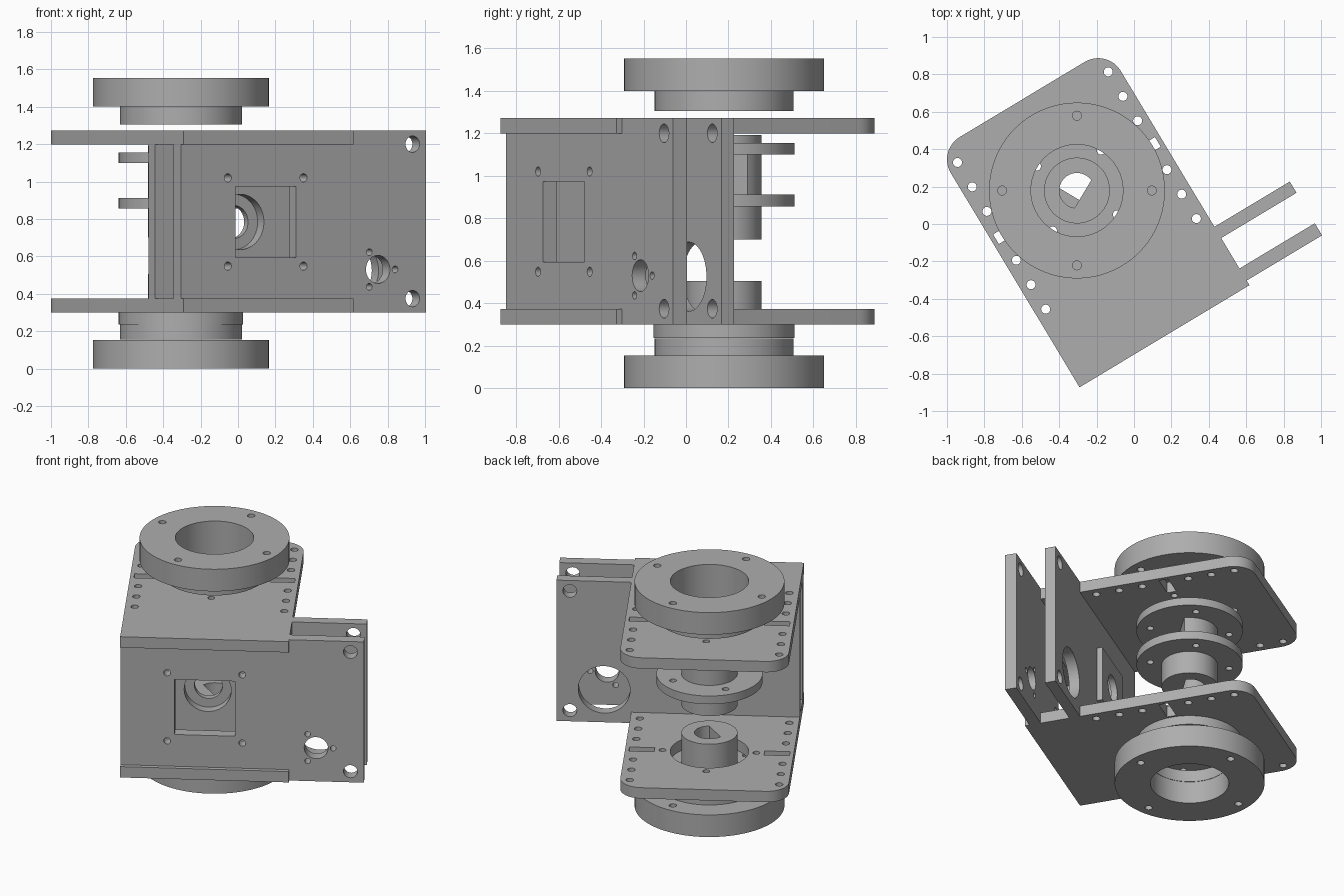
import bpy, bmesh, math
from mathutils import Matrix, Vector

cube = bpy.data.objects.get("Cube")
if cube:
    bpy.data.objects.remove(cube)

grey = bpy.data.materials.new("machined_grey")
grey.use_nodes = True
COLOUR = (0.42, 0.42, 0.42, 1)
grey.diffuse_color = COLOUR
grey.node_tree.nodes["Principled BSDF"].inputs["Base Color"].default_value = COLOUR

# The assembly is built around its spindle axis, then turned and moved into place
PLACE = Matrix.Translation((-0.305, 0.179, 0)) @ Matrix.Rotation(math.radians(31), 4, 'Z')
# Maps a flat (u, z, depth) profile onto an upright wall
UPRIGHT = Matrix(((1, 0, 0, 0), (0, 0, 1, 0), (0, 1, 0, 0), (0, 0, 0, 1)))

LOW_FLAT, HIGH_FLAT = math.radians(208), math.radians(298)


def circle(r, cx=0, cy=0, n=24):
    return [(cx + r * math.cos(2 * math.pi * i / n), cy + r * math.sin(2 * math.pi * i / n)) for i in range(n)]


def rect(x0, x1, y0, y1):
    return [(x0, y0), (x1, y0), (x1, y1), (x0, y1)]


def d_shape(r, flat, angle, n=40):
    """Circle with one flat facing the given angle."""
    a = math.acos(flat / r)
    span = 2 * math.pi - 2 * a
    return [(r * math.cos(angle + a + span * i / n), r * math.sin(angle + a + span * i / n)) for i in range(n + 1)]


def ring_points(r, start=0.0, count=4):
    return [(r * math.cos(start + 2 * math.pi * i / count), r * math.sin(start + 2 * math.pi * i / count))
            for i in range(count)]


def extrude(bm, profile, lo, hi, upright=False):
    """Add a closed prism of the profile between two depths."""
    m = UPRIGHT if upright else Matrix.Identity(4)
    low = [bm.verts.new(m @ Vector((x, y, lo))) for x, y in profile]
    high = [bm.verts.new(m @ Vector((x, y, hi))) for x, y in profile]
    bm.faces.new(low[::-1])
    bm.faces.new(high)
    k = len(profile)
    for i in range(k):
        j = (i + 1) % k
        bm.faces.new((low[i], low[j], high[j], high[i]))


def make_mesh(name, solids, upright):
    bm = bmesh.new()
    for profile, lo, hi in solids:
        extrude(bm, profile, lo, hi, upright)
    bmesh.ops.recalc_face_normals(bm, faces=bm.faces)
    mesh = bpy.data.meshes.new(name)
    bm.to_mesh(mesh)
    bm.free()
    ob = bpy.data.objects.new(name, mesh)
    bpy.context.scene.collection.objects.link(ob)
    return ob


def part(name, profile, lo, hi, holes=(), upright=False):
    """Prism with holes; a hole is a profile, or (profile, lo, hi) for a blind one."""
    ob = make_mesh(name, [(profile, lo, hi)], upright)
    if holes:
        solids = [h if isinstance(h, tuple) else (h, lo - 0.02, hi + 0.02) for h in holes]
        cutter = make_mesh("cutter", solids, upright)
        cutter.hide_render = True
        mod = ob.modifiers.new("holes", 'BOOLEAN')
        mod.operation, mod.solver, mod.object = 'DIFFERENCE', 'EXACT', cutter
        deps = bpy.context.evaluated_depsgraph_get()
        mesh = bpy.data.meshes.new_from_object(ob.evaluated_get(deps))
        ob.modifiers.clear()
        ob.data = mesh
        bpy.data.objects.remove(cutter)
    mesh = ob.data
    mesh.transform(PLACE)
    mesh.materials.clear()
    mesh.materials.append(grey)
    mesh.shade_smooth()
    mesh.set_sharp_from_angle(angle=math.radians(30))
    return ob


# Top and bottom plates: square front, rounded back corners, rows of edge holes
HALF, FRONT, BACK, R = 0.53, -0.909, 0.568, 0.14
plate = [(-HALF, FRONT), (HALF, FRONT)]
for side, start in ((1, 0), (-1, 90)):
    for i in range(13):
        a = math.radians(start + 7.5 * i)
        plate.append((side * (HALF - R) + R * math.cos(a), BACK - R + R * math.sin(a)))
plate_holes = [circle(0.246, n=64)]
plate_holes += [circle(0.022, x, y) for x, y in ring_points(0.295)]
for side in (-1, 1):
    plate_holes += [circle(0.024, side * 0.47, 0.1525 * i) for i in (-3, -2, -1, 1, 2, 3)]
    plate_holes.append(rect(*sorted((side * 0.345, side * 0.505)), -0.03, 0.03))
Z0, Z1, Z2, Z3 = 0.299, 0.374, 1.198, 1.273
part("bottom_plate", plate, Z0, Z1, plate_holes)
part("top_plate", plate, Z2, Z3, plate_holes)

# Upright walls: between the plates, full height on the arm beyond them
wall = [(-HALF, Z1), (HALF, Z1), (HALF, Z0), (1.0, Z0), (1.0, Z3), (HALF, Z3), (HALF, Z2), (-HALF, Z2)]
MID = 0.784
arm_holes = [circle(0.044, 0.916, z) for z in (0.374, 1.2)]
window = rect(-0.19, 0.19, MID - 0.19, MID + 0.19)
front_holes = arm_holes + [window, circle(0.075, 0.70, 0.53, 32)]
front_holes += [circle(0.018, 0.70 + x, 0.53 + z) for x, z in ring_points(0.107, 0, 3)]
front_holes += [circle(0.022, x, MID + z) for x in (-0.236, 0.236) for z in (-0.236, 0.236)]
part("front_wall", wall, -0.88, -0.805, front_holes, True)
block = rect(-0.2, 0.2, MID - 0.19, MID + 0.19)
part("rear_wall", wall, -0.615, -0.545, arm_holes + [block, circle(0.163, 0.70, 0.525, 48)], True)

# Bearing block set in the rear wall, with a counterbore
bore_block = part("bearing_block_front", block, -0.615, -0.55, [circle(0.148, 0, MID, 48)], True)
part("bearing_block_back", block, -0.55, -0.51, [circle(0.088, 0, MID, 48)], True)

# Flange rings above and below
ring_holes = [circle(0.246, n=64)]
ring_holes += [circle(0.024, x, y) for x, y in ring_points(0.40, math.radians(-31))]
for name, ring_lo, neck_lo, neck_hi in (("top", 1.40, 1.305, 1.40), ("bottom", 0.0, 0.155, 0.235)):
    part(name + "_flange_ring", circle(0.47, n=96), ring_lo, ring_lo + 0.153, ring_holes)
    part(name + "_flange_neck", circle(0.327, n=72), neck_lo, neck_hi, [circle(0.246, n=64)])

# Couplings on the spindle axis, each with a D-shaped bore
bolts = [circle(0.022, x, y) for x, y in ring_points(0.25, LOW_FLAT)]
low_bore = d_shape(0.094, 0.037, LOW_FLAT)
high_bore = d_shape(0.094, 0.037, HIGH_FLAT)
disc, tube = circle(0.333, n=72), circle(0.176, n=56)
part("lower_hub_disc", disc, 0.237, Z0, [low_bore] + bolts)
part("lower_hub_tube", tube, Z0, 0.505, [low_bore])
part("upper_hub_tube", tube, 0.70, 0.855, [high_bore])
part("upper_hub_disc", disc, 0.855, 0.912, [high_bore] + bolts)
part("coupling_shank", d_shape(0.176, 0.06, HIGH_FLAT), 0.912, 1.10, [high_bore])
part("top_hub_disc", disc, 1.10, 1.155, [high_bore] + bolts)
part("top_hub_tube", tube, 1.155, 1.193, [high_bore])
